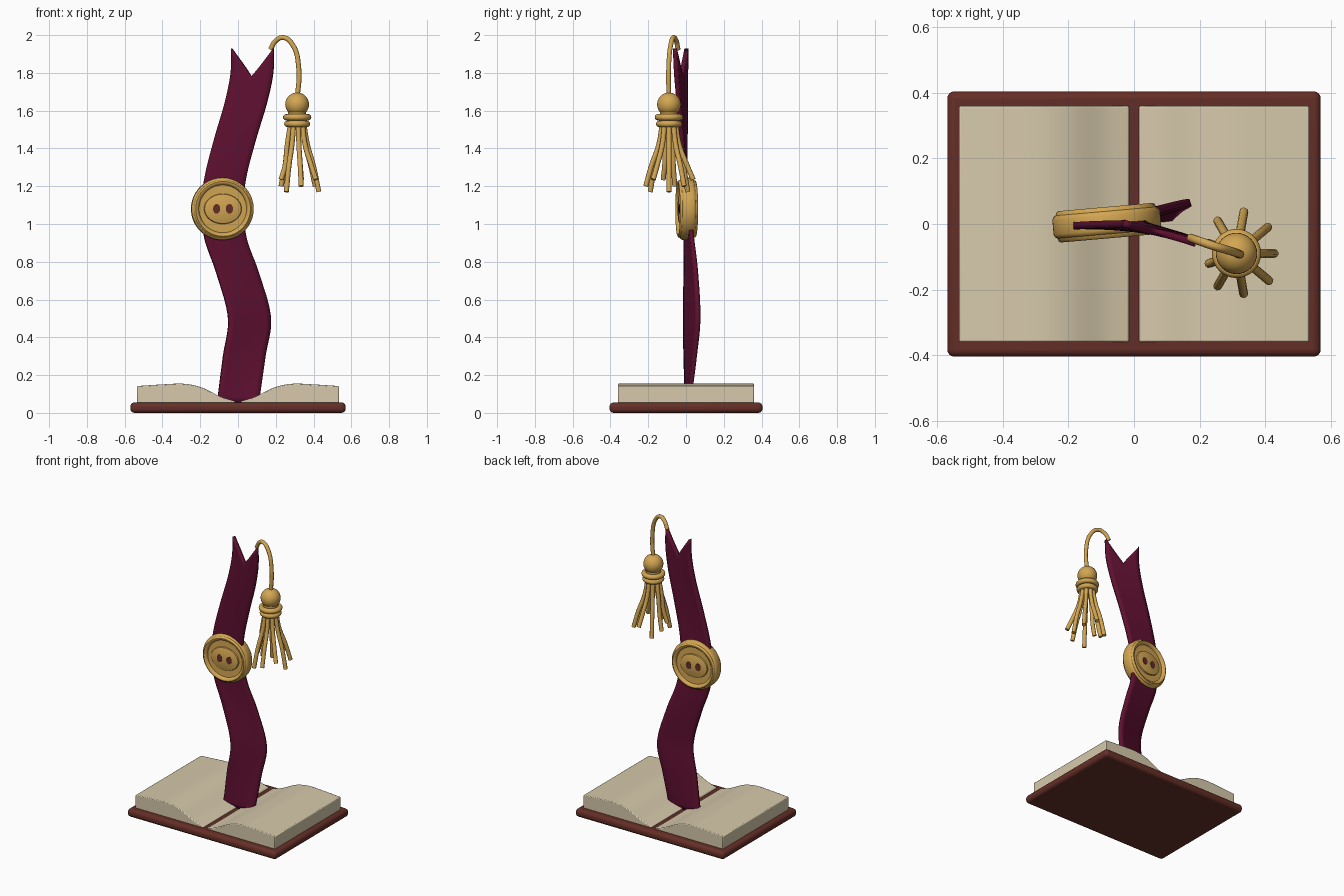
import bpy, bmesh, math
from mathutils import Vector

cube = bpy.data.objects.get("Cube")
if cube:
    bpy.data.objects.remove(cube, do_unlink=True)


def material(name, rgb):
    m = bpy.data.materials.new(name)
    m.use_nodes = True
    m.diffuse_color = (*rgb, 1)
    m.node_tree.nodes["Principled BSDF"].inputs["Base Color"].default_value = (*rgb, 1)
    return m


LEATHER = material("brown leather", (0.13, 0.028, 0.02))
PAPER = material("cream paper", (0.68, 0.59, 0.41))
VELVET = material("burgundy ribbon", (0.115, 0.005, 0.03))
GOLD = material("gold", (0.65, 0.38, 0.085))


def activate(ob):
    bpy.ops.object.select_all(action='DESELECT')
    ob.select_set(True)
    bpy.context.view_layer.objects.active = ob


def finish(ob, name, mat, smooth=True):
    ob.name = name
    ob.data.materials.clear()
    ob.data.materials.append(mat)
    if smooth:
        activate(ob)
        bpy.ops.object.shade_smooth_by_angle(angle=math.radians(40))
    return ob


def mesh_object(name, verts, faces, mat, smooth=True):
    me = bpy.data.meshes.new(name)
    me.from_pydata(verts, [], faces)
    bm = bmesh.new()
    bm.from_mesh(me)
    bmesh.ops.remove_doubles(bm, verts=bm.verts, dist=1e-5)
    bmesh.ops.recalc_face_normals(bm, faces=bm.faces)
    bm.to_mesh(me)
    bm.free()
    ob = bpy.data.objects.new(name, me)
    bpy.context.collection.objects.link(ob)
    return finish(ob, name, mat, smooth)


def lathe(name, profile, mat, sides=48):
    """Turn (radius, height) points around the y axis."""
    n = len(profile)
    verts = [(r * math.cos(a), h, r * math.sin(a))
             for a in (math.tau * i / sides for i in range(sides)) for r, h in profile]
    faces = [(i * n + j, i * n + j + 1, (i + 1) % sides * n + j + 1, (i + 1) % sides * n + j)
             for i in range(sides) for j in range(n - 1)]
    return mesh_object(name, verts, faces, mat)


def tube(name, points, radius, mat):
    cu = bpy.data.curves.new(name, 'CURVE')
    cu.dimensions = '3D'
    cu.bevel_depth = radius
    cu.bevel_resolution = 3
    cu.resolution_u = 8
    cu.use_fill_caps = True
    sp = cu.splines.new('BEZIER')
    sp.bezier_points.add(len(points) - 1)
    for bp, p in zip(sp.bezier_points, points):
        bp.co = p
        bp.handle_left_type = bp.handle_right_type = 'AUTO'
    ob = bpy.data.objects.new(name, cu)
    bpy.context.collection.objects.link(ob)
    activate(ob)
    bpy.ops.object.convert(target='MESH')
    return finish(bpy.context.object, name, mat)


def spline(keys, z):
    """Smoothly interpolate rows of (z, values...) at height z."""
    i = max(k for k in range(len(keys) - 1) if keys[k][0] <= z or k == 0)
    a, b = Vector(keys[i]), Vector(keys[i + 1])
    before = Vector(keys[max(i - 1, 0)])
    after = Vector(keys[min(i + 2, len(keys) - 1)])
    h = b[0] - a[0]
    t = (z - a[0]) / h
    m0 = (b - before) * (h / (b[0] - before[0]))
    m1 = (after - a) * (h / (after[0] - a[0]))
    return (a * (2*t**3 - 3*t**2 + 1) + m0 * (t**3 - 2*t**2 + t)
            + b * (3*t**2 - 2*t**3) + m1 * (t**3 - t**2))


# Book cover
bpy.ops.mesh.primitive_cube_add(size=1, location=(0, 0, 0.0275))
cover = bpy.context.object
cover.scale = (1.14, 0.81, 0.055)
bpy.ops.object.transform_apply(location=False, rotation=False, scale=True)
bev = cover.modifiers.new("Bevel", 'BEVEL')
bev.width = 0.022
bev.segments = 4
finish(cover, "book_cover", LEATHER)

# Page blocks, curving down into the gutter
PAGE = [(0.015, 0.062), (0.09, 0.085), (0.18, 0.13), (0.24, 0.148),
        (0.3, 0.155), (0.38, 0.152), (0.46, 0.147), (0.535, 0.142)]
xs = [0.015 + 0.52 * i / 24 for i in range(25)]
outline = [(x, spline(PAGE, x)[1]) for x in xs] + [(0.535, 0.05), (0.015, 0.05)]
for side, label in ((1, "left"), (-1, "right")):
    n = len(outline)
    verts = [(side * x, y, z) for y in (-0.36, 0.36) for x, z in outline]
    faces = [(i, (i + 1) % n, (i + 1) % n + n, i + n) for i in range(n)]
    faces += [tuple(range(n)), tuple(range(n, 2 * n))]
    pages = mesh_object(label + "_pages", verts, faces, PAPER)
    bev = pages.modifiers.new("Bevel", 'BEVEL')
    bev.width = 0.005
    bev.segments = 2

# Twisting ribbon with a notched end: height, centre x, centre y, twist
PATH = [(0.055, 0.0, 0.01, 0.005), (0.3, 0.033, 0.022, 0.025), (0.5, 0.061, 0.03, 0.036),
        (0.75, -0.005, 0.025, 0.028), (0.92, -0.065, 0.015, 0.018), (1.08, -0.083, 0.004, 0.01),
        (1.24, -0.068, -0.005, 0.0), (1.45, -0.015, -0.012, -0.01), (1.65, 0.044, -0.02, -0.02),
        (1.8, 0.074, -0.026, -0.027), (1.93, 0.078, -0.028, -0.031)]
ROWS, COLS = 60, 8
verts = []
for r in range(ROWS + 1):
    for c in range(COLS + 1):
        u = 2 * c / COLS - 1
        z = 0.055 + (1.725 + 0.15 * abs(u)) * r / ROWS
        _, cx, cy, twist = spline(PATH, z)
        verts.append((cx + u * 0.111, cy + u * twist, z))
W = COLS + 1
faces = [(r * W + c, r * W + c + 1, (r + 1) * W + c + 1, (r + 1) * W + c)
         for r in range(ROWS) for c in range(COLS)]
ribbon = mesh_object("ribbon", verts, faces, VELVET)
sol = ribbon.modifiers.new("Solidify", 'SOLIDIFY')
sol.thickness = 0.022
sol.offset = 0

# Two-sided button with a raised rim
half = [(0, 0.03), (0.126, 0.03), (0.13, 0.04), (0.137, 0.047), (0.145, 0.048),
        (0.151, 0.044), (0.154, 0.035), (0.161, 0.031), (0.165, 0.022)]
parts = [lathe("button", half + [(r, -h) for r, h in reversed(half)], GOLD, 64)]

# Raised oval with two thread holes on each face
oval = [(0, 0.041), (0.09, 0.041), (0.097, 0.038), (0.1, 0.03)]
boss = lathe("button_oval", oval + [(r, -h) for r, h in reversed(oval)], GOLD)
boss.scale.z = 0.8
parts.append(boss)
for face in (-1, 1):
    for x in (-0.034, 0.034):
        hole = lathe("button_hole", [(0, 0.002), (0.019, 0.002), (0.019, -0.002), (0, -0.002)],
                     LEATHER, 24)
        hole.location = (x, face * 0.041, 0)
        hole.scale.z = 1.35
        parts.append(hole)
pivot = parts[0]
for p in parts[1:]:
    p.parent = pivot
pivot.location = (-0.083, 0.004, 1.08)
pivot.rotation_euler.z = math.radians(5)

# Tassel cord
TX, TY = 0.313, -0.09
tube("tassel_cord", [(0.172, -0.042, 1.925), (0.2, -0.052, 1.97), (0.24, -0.066, 1.987),
                     (0.287, -0.08, 1.952), (0.322, -0.092, 1.82), (TX, TY, 1.66)], 0.013, GOLD)

# Tassel head and binding rings
bpy.ops.mesh.primitive_uv_sphere_add(segments=32, ring_count=16, radius=0.063,
                                     location=(TX, TY, 1.633))
finish(bpy.context.object, "tassel_head", GOLD)
for z, r in ((1.565, 0.058), (1.53, 0.052)):
    bpy.ops.mesh.primitive_torus_add(major_radius=r, minor_radius=0.017, major_segments=32,
                                     minor_segments=12, location=(TX, TY, z))
    finish(bpy.context.object, "tassel_ring", GOLD)
bpy.ops.mesh.primitive_cylinder_add(vertices=24, radius=0.048, depth=0.09,
                                    location=(TX, TY, 1.555))
finish(bpy.context.object, "tassel_neck", GOLD)

# Splayed strands
for i in range(9):
    a = math.radians(40 * i)
    bottom = (1.17, 1.2, 1.235)[i % 3]
    spread = (0.115, 0.125, 0.13)[i % 3]
    if i in (4, 5):
        spread = 0.09
    tube("tassel_strand",
         [(TX + r * math.cos(a), TY + r * math.sin(a), z)
          for r, z in ((0.035, 1.54), (0.055, 1.42), (spread * 0.75, 1.31), (spread, bottom))],
         0.0135, GOLD)
